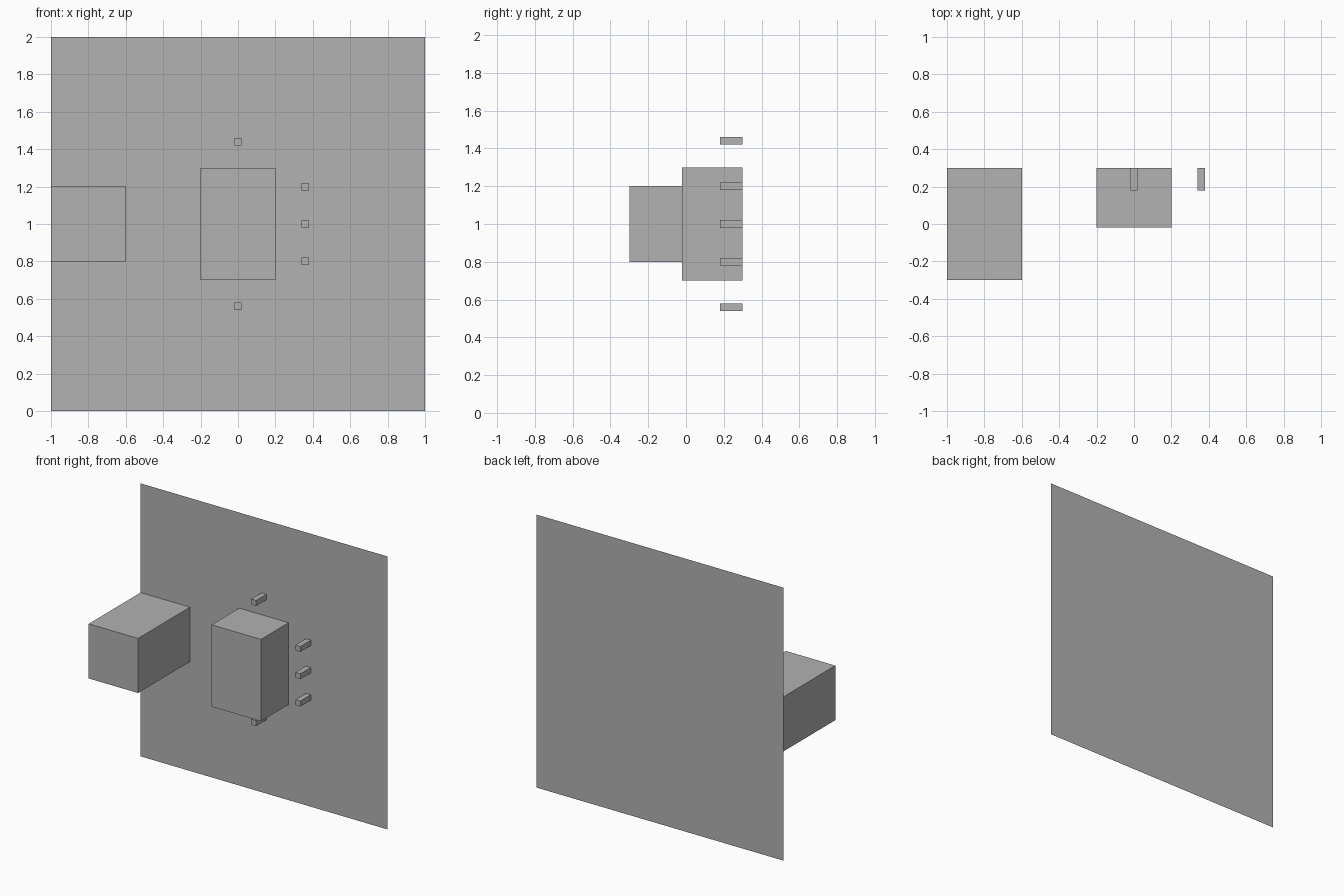
import bpy

if "Cube" in bpy.data.objects:
    bpy.data.objects.remove(bpy.data.objects["Cube"], do_unlink=True)

BACK = 0.3   # y of the wall, where every block is attached

grey = bpy.data.materials.new("plain grey")
grey.use_nodes = True
colour = (0.445, 0.445, 0.445, 1)
grey.diffuse_color = colour
grey.node_tree.nodes["Principled BSDF"].inputs["Base Color"].default_value = colour


def finish(name):
    obj = bpy.context.object
    obj.name = name
    obj.data.materials.append(grey)
    bpy.ops.object.transform_apply(location=False, rotation=True, scale=True)
    return obj


def wall_block(name, x, z, width, depth, height):
    """Block that sticks forward from the wall, centred on x and z."""
    bpy.ops.mesh.primitive_cube_add(size=1, location=(x, BACK - depth / 2, z))
    bpy.context.object.scale = (width, depth, height)
    return finish(name)


# Thin square wall, facing the front
bpy.ops.mesh.primitive_plane_add(size=2, location=(0, BACK, 1))
bpy.context.object.rotation_euler.x = 1.5707963
finish("wall_panel")

# Large blocks
wall_block("side_block", -0.8, 1, 0.4, 0.6, 0.4)
wall_block("centre_block", 0, 1, 0.4, 0.32, 0.6)

# Small pegs around the centre block
pegs = {
    "top_peg": (0, 1.44),
    "bottom_peg": (0, 0.56),
    "left_upper_peg": (0.36, 1.2),
    "left_middle_peg": (0.36, 1),
    "left_lower_peg": (0.36, 0.8),
}
for name, (x, z) in pegs.items():
    wall_block(name, x, z, 0.04, 0.12, 0.04)
